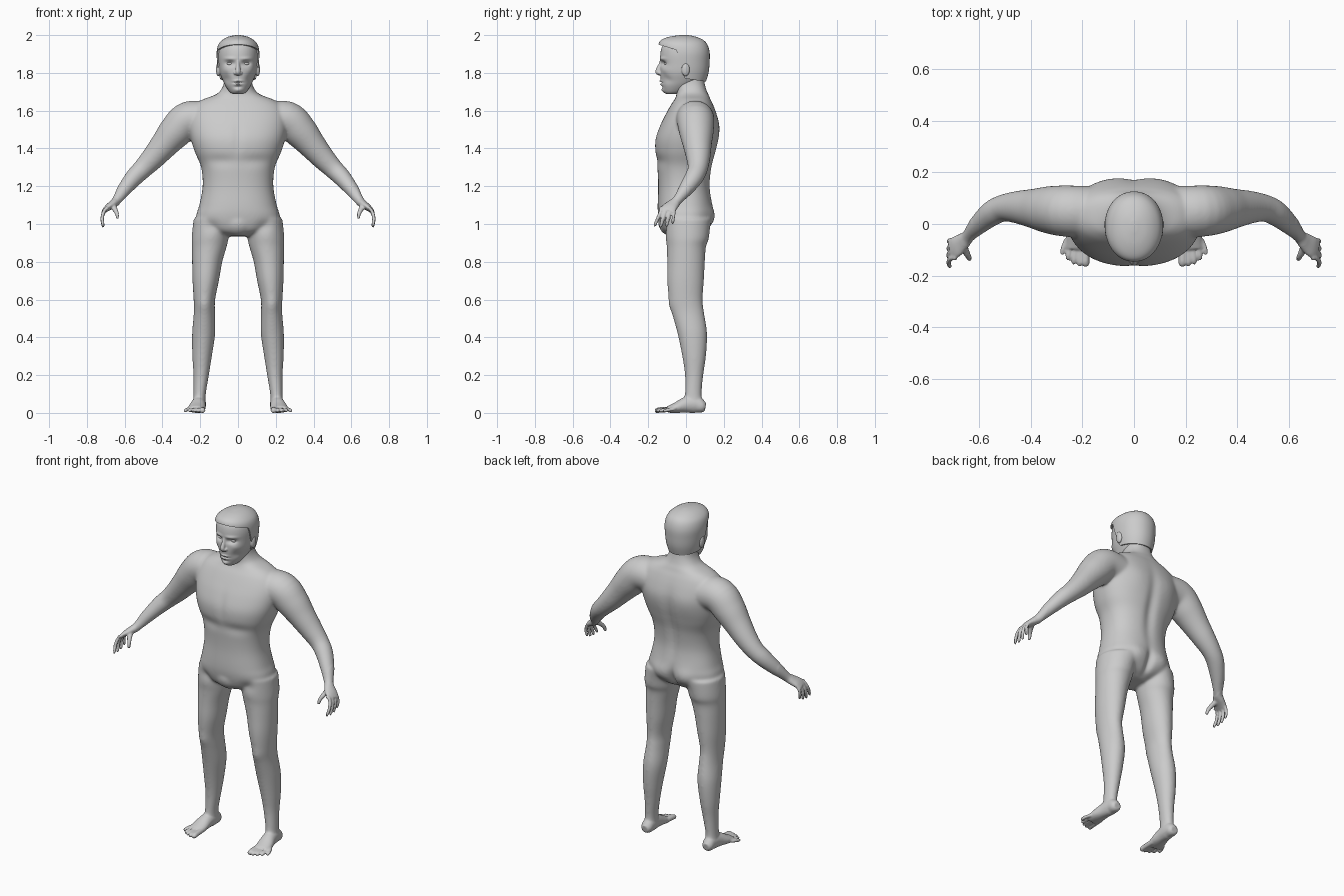
import bpy, bmesh, math
from mathutils import Vector


def resample(rows, sub=5):
    """Catmull-Rom through rows of equal-length tuples."""
    out = []
    for i in range(len(rows) - 1):
        quad = [rows[max(i - 1, 0)], rows[i], rows[i + 1], rows[min(i + 2, len(rows) - 1)]]
        for k in range(sub):
            t = k / sub
            out.append([0.5 * (2 * b + (c - a) * t + (2 * a - 5 * b + 4 * c - d) * t * t
                               + (3 * b - a - 3 * c + d) * t ** 3) for a, b, c, d in zip(*quad)])
    return out + [list(rows[-1])]


def loft(bm, rings, s=1, n=2.0, seg=40):
    """Skin superellipse rings given as (centre, U, V); s=-1 mirrors in x."""
    loops = []
    for c, u, v in rings:
        loop = []
        for k in range(seg):
            a = 2 * math.pi * k / seg
            ca, sa = math.cos(a), math.sin(a)
            p = c + u * math.copysign(abs(ca) ** (2 / n), ca) + v * math.copysign(abs(sa) ** (2 / n), sa)
            loop.append(bm.verts.new((p.x * s, p.y, p.z)))
        loops.append(loop)
    faces = [bm.faces.new(loops[0]), bm.faces.new(loops[-1])]
    for a, b in zip(loops, loops[1:]):
        faces += [bm.faces.new((a[k], a[(k + 1) % seg], b[(k + 1) % seg], b[k])) for k in range(seg)]
    bmesh.ops.recalc_face_normals(bm, faces=faces)


def stack(bm, rows, s=1, n=2.0, seg=40):
    """Horizontal rings: (z, centre x, half width, front y, back y)."""
    loft(bm, [(Vector((x, (f + b) / 2, z)), Vector((w, 0, 0)), Vector((0, (b - f) / 2, 0)))
              for z, x, w, f, b in resample(rows)], s, n, seg)


def tube(bm, rows, side, s=1, seg=24):
    """Rings along a path: (x, y, z, radius along side, other radius)."""
    pts = resample(rows)
    cs = [Vector(p[:3]) for p in pts]
    rings = []
    for i, p in enumerate(pts):
        t = (cs[min(i + 1, len(cs) - 1)] - cs[max(i - 1, 0)]).normalized()
        u = (Vector(side) - t * t.dot(Vector(side))).normalized()
        rings.append((cs[i], u * p[3], t.cross(u) * p[4]))
    loft(bm, rings, s, 2.0, seg)


def ball(bm, c, r):
    vs = bmesh.ops.create_uvsphere(bm, u_segments=24, v_segments=14, radius=1)["verts"]
    for v in vs:
        v.co = Vector((v.co.x * r[0] + c[0], v.co.y * r[1] + c[1], v.co.z * r[2] + c[2]))


def make(name, bm):
    me = bpy.data.meshes.new(name)
    bm.to_mesh(me)
    bm.free()
    ob = bpy.data.objects.new(name, me)
    bpy.context.collection.objects.link(ob)
    bpy.ops.object.select_all(action='DESELECT')
    bpy.context.view_layer.objects.active = ob
    ob.select_set(True)
    return ob


def modify(ob, kind, **opts):
    m = ob.modifiers.new(kind.title(), kind)
    for k, v in opts.items():
        setattr(m, k, v)
    bpy.ops.object.modifier_apply(modifier=m.name)


def push(ob, strokes):
    """Soft symmetric sculpt strokes: (centre, radii, shift in y)."""
    for (cx, cy, cz), (rx, ry, rz), dy in strokes:
        for v in ob.data.vertices:
            x, y, z = v.co
            dz = (z - cz) / rz
            if abs(dz) < 3:
                d = ((abs(x) - cx) / rx) ** 2 + ((y - cy) / ry) ** 2 + dz * dz
                if d < 9:
                    v.co.y += dy * math.exp(-d)


# ---------- body: torso with neck, arms, hands, legs, feet ----------
bm = bmesh.new()
stack(bm, [(.935, 0, .07, -.08, .05), (.96, 0, .14, -.12, .10), (1.0, 0, .215, -.138, .13),
           (1.05, 0, .22, -.148, .143), (1.1, 0, .205, -.15, .14), (1.2, 0, .187, -.147, .128),
           (1.3, 0, .195, -.152, .138), (1.38, 0, .228, -.163, .158), (1.45, 0, .25, -.162, .172),
           (1.52, 0, .262, -.138, .175), (1.58, 0, .258, -.108, .163), (1.63, 0, .23, -.08, .145),
           (1.66, 0, .185, -.06, .13), (1.68, 0, .13, -.052, .122), (1.70, 0, .098, -.05, .112),
           (1.74, 0, .076, -.055, .10), (1.80, 0, .07, -.05, .09)], n=2.35, seg=64)
ball(bm, (0, -.075, 1.01), (.09, .073, .075))
for s in (1, -1):
    # leg
    stack(bm, [(1.03, .135, .10, -.115, .125), (.93, .147, .098, -.108, .122), (.88, .152, .092, -.102, .106),
               (.8, .163, .08, -.10, .10), (.7, .171, .07, -.10, .095), (.6, .178, .057, -.09, .088),
               (.53, .178, .056, -.075, .096), (.42, .182, .061, -.045, .112), (.3, .19, .052, -.02, .106),
               (.2, .195, .041, -.006, .092), (.1, .203, .033, -.006, .083), (.04, .205, .034, -.01, .09)], s)
    # foot and toes
    tube(bm, [(.205, .103, .03, .022, .022), (.205, .085, .034, .033, .034), (.205, .05, .045, .036, .046),
              (.21, 0, .042, .039, .042), (.217, -.05, .028, .046, .029), (.222, -.095, .018, .044, .018)],
         (1, 0, 0), s)
    for i in range(5):
        r = (.015, .011, .0105, .010, .0095)[i]
        x, tip = .188 + .0185 * i, -.155 + (0, 0, .008, .024, .044)[i]
        tube(bm, [(x, -.06, .02, r, r), (x + .003 * i, tip + .02, .016, r, r), (x + .004 * i, tip, .012, r, r * .9),
                  (x + .004 * i, tip - .01, .010, r * .5, r * .5)], (1, 0, 0), s, 16)
    # arm and palm
    tube(bm, [(.15, .045, 1.55, .10, .095), (.26, .05, 1.553, .10, .097), (.33, .055, 1.49, .092, .09),
              (.39, .06, 1.42, .077, .075), (.45, .065, 1.35, .064, .063), (.505, .062, 1.292, .053, .053),
              (.55, .042, 1.247, .05, .048), (.60, .0, 1.185, .04, .038), (.64, -.045, 1.127, .026, .026),
              (.662, -.066, 1.106, .033, .022), (.69, -.088, 1.086, .041, .017), (.71, -.10, 1.068, .042, .011)],
         (0, 1, 0), s, 32)
    # fingers
    for i in range(4):
        y, r, l = -.062 - .0235 * i, (.0085, .0095, .01, .0095)[i], (.8, .95, 1.0, .95)[i]
        dy = -.004 - .004 * i
        tube(bm, [(.69, y, 1.086, r, r), (.708, y, 1.07, r, r), (.719, y + dy, 1.07 - .04 * l, r, r),
                  (.714, y + 2 * dy, 1.07 - .08 * l, r * .85, r * .85),
                  (.712, y + 2 * dy, 1.07 - .088 * l, r * .45, r * .45)], (0, 1, 0), s, 16)
    # thumb
    tube(bm, [(.665, -.075, 1.10, .017, .015), (.652, -.108, 1.078, .014, .013), (.641, -.128, 1.055, .011, .011),
              (.637, -.136, 1.034, .009, .009), (.636, -.138, 1.027, .005, .005)], (1, 0, 0), s, 16)
body = make("body", bm)
modify(body, 'REMESH', mode='VOXEL', voxel_size=.0056)
# chest crease, spine, buttocks, groin, collar, knee
push(body, [((.09, -.15, 1.335), (.10, .07, .03), .009), ((0, -.15, 1.45), (.02, .05, .08), .006),
            ((0, .16, 1.32), (.03, .07, .19), -.016), ((.085, .13, 1.03), (.06, .07, .055), .016),
            ((0, .14, 1.0), (.016, .08, .06), -.028), ((.14, -.12, .99), (.04, .06, .03), .010),
            ((.10, .16, 1.50), (.07, .06, .07), .006), ((.178, -.08, .57), (.035, .04, .035), -.006)])
grp = body.vertex_groups.new(name="soften")
fine, broad = [], []
for v in body.data.vertices:
    (fine if abs(v.co.x) > .63 or v.co.z < .08 else broad).append(v.index)
grp.add(broad, 1.0, 'REPLACE')
grp.add(fine, .08, 'REPLACE')
modify(body, 'SMOOTH', factor=.5, iterations=30, vertex_group="soften")
for v in body.data.vertices:
    v.co.z = max(v.co.z, 0)
bpy.ops.object.shade_smooth()

# ---------- head with nose and ears ----------
bm = bmesh.new()
stack(bm, [(1.688, 0, .028, -.105, -.04), (1.70, 0, .045, -.118, 0), (1.73, 0, .066, -.128, .05),
           (1.76, 0, .081, -.133, .09), (1.80, 0, .096, -.137, .112), (1.85, 0, .103, -.136, .118),
           (1.90, 0, .106, -.136, .118), (1.94, 0, .099, -.126, .106), (1.97, 0, .075, -.098, .08),
           (1.988, 0, .035, -.05, .035), (1.99, 0, .01, -.02, .01)], n=2.1, seg=56)
tube(bm, [(0, -.122, 1.875, .009, .012), (0, -.133, 1.845, .010, .013), (0, -.145, 1.815, .013, .015),
          (0, -.147, 1.803, .014, .014), (0, -.138, 1.79, .010, .008)], (1, 0, 0), 1, 20)
for s in (1, -1):
    ball(bm, (s * .014, -.137, 1.799), (.010, .013, .009))
    ball(bm, (s * .104, -.002, 1.818), (.013, .022, .036))
head = make("head", bm)
modify(head, 'REMESH', mode='VOXEL', voxel_size=.0034)
modify(head, 'SMOOTH', factor=.5, iterations=5)
# eye sockets, brows, cheeks, lips, chin
push(head, [((.042, -.125, 1.85), (.024, .05, .013), .017), ((.045, -.125, 1.875), (.032, .04, .009), -.006),
            ((.065, -.10, 1.815), (.022, .05, .018), -.005), ((.06, -.10, 1.765), (.02, .05, .022), .008),
            ((0, -.13, 1.757), (.021, .03, .006), -.008), ((0, -.13, 1.739), (.018, .03, .006), -.008),
            ((0, -.14, 1.748), (.026, .03, .0035), .008), ((0, -.13, 1.725), (.02, .03, .006), .004),
            ((0, -.12, 1.708), (.02, .03, .011), -.008)])
modify(head, 'SMOOTH', factor=.4, iterations=2)
bpy.ops.object.shade_smooth()

# ---------- eyes ----------
for s, side in ((1, "left"), (-1, "right")):
    bm = bmesh.new()
    ball(bm, (s * .042, -.103, 1.849), (.018, .013, .009))
    make(side + "_eye", bm)
    bpy.ops.object.shade_smooth()

# ---------- hair: a shell trimmed along the hairline ----------
bm = bmesh.new()
stack(bm, [(1.73, 0, .084, -.10, .098), (1.80, 0, .103, -.13, .119), (1.86, 0, .111, -.141, .125),
           (1.91, 0, .113, -.144, .125), (1.95, 0, .104, -.146, .113), (1.975, 0, .082, -.130, .09),
           (1.992, 0, .05, -.085, .05), (2.0, 0, .012, -.03, .012)], n=2.1, seg=64)
cuts = [(Vector((0, -.14, 1.948)), Vector((0, .3, 1)).normalized()),     # forehead line
        (Vector((0, -.03, 1.85)), Vector((0, 1, .3)).normalized()),      # sideburn line
        (Vector((0, .05, 1.762)), Vector((0, .15, 1)).normalized())]     # nape line
for co, no in cuts:
    bmesh.ops.bisect_plane(bm, geom=bm.verts[:] + bm.edges[:] + bm.faces[:], plane_co=co, plane_no=no)
bald = []
for f in bm.faces:
    top, back, nape = [(f.calc_center_median() - co).dot(no) > 0 for co, no in cuts]
    if not (top or back) or not nape:
        bald.append(f)
bmesh.ops.delete(bm, geom=bald, context='FACES')
hair = make("hair", bm)
modify(hair, 'SOLIDIFY', thickness=.012, offset=-1)
bpy.ops.object.shade_smooth_by_angle(angle=math.radians(45))
